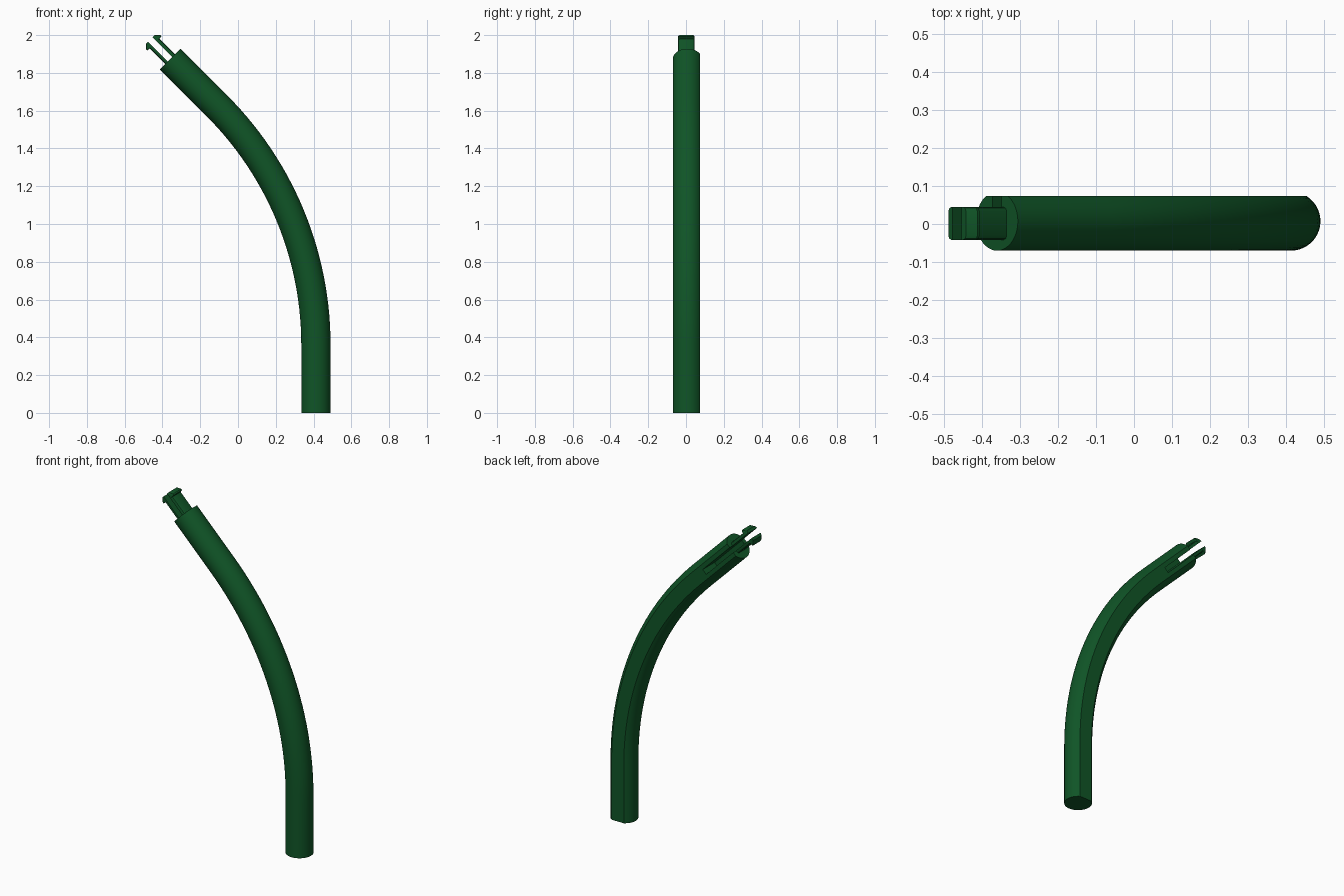
import bpy, bmesh, math
from mathutils import Vector

if "Cube" in bpy.data.objects:
    bpy.data.objects.remove(bpy.data.objects["Cube"], do_unlink=True)

green = bpy.data.materials.new("dark_green")
green.use_nodes = True
colour = (0.005, 0.09, 0.02, 1)
green.diffuse_color = colour
green.node_tree.nodes["Principled BSDF"].inputs["Base Color"].default_value = colour

RADIUS, FLAT, CENTRE_Y = 0.0775, 0.0655, 0.0075
BASE_X, BEND_Z, BEND_R = 0.4125, 0.36, 1.79
END = Vector((-0.36, 0, 1.873))
ALONG = Vector((-1, 0, 1)).normalized()
ACROSS = Vector((1, 0, 1)).normalized()
SIDE = Vector((0, 1, 0))


def tip_point(d, n, y):
    """Point measured along and across the sloping end of the stem."""
    return END + ALONG * d + ACROSS * n + SIDE * y


def loft(name, rings):
    """Skin a list of equal-length rings and cap both ends."""
    bm = bmesh.new()
    loops = [[bm.verts.new(p) for p in ring] for ring in rings]
    count = len(loops[0])
    for a, b in zip(loops, loops[1:]):
        for i in range(count):
            j = (i + 1) % count
            bm.faces.new((a[i], a[j], b[j], b[i]))
    bm.faces.new(loops[0][::-1])
    bm.faces.new(loops[-1])
    bmesh.ops.recalc_face_normals(bm, faces=bm.faces)
    mesh = bpy.data.meshes.new(name)
    bm.to_mesh(mesh)
    bm.free()
    mesh.materials.append(green)
    obj = bpy.data.objects.new(name, mesh)
    bpy.context.collection.objects.link(obj)
    return obj


def activate(obj):
    bpy.ops.object.select_all(action='DESELECT')
    obj.select_set(True)
    bpy.context.view_layer.objects.active = obj


# Round section with a flat along the back
half = math.acos(FLAT / RADIUS)
SEGMENTS = 36
section = []
for i in range(SEGMENTS + 1):
    a = half + (2 * math.pi - 2 * half) * i / SEGMENTS
    section.append((RADIUS * math.sin(a), CENTRE_Y + RADIUS * math.cos(a)))

# Stem path: upright foot, bend, straight sloping end
path = [(Vector((BASE_X, 0, 0)), 0)]
STEPS = 28
for i in range(STEPS + 1):
    a = math.pi / 4 * i / STEPS
    path.append((Vector((BASE_X - BEND_R * (1 - math.cos(a)), 0,
                         BEND_Z + BEND_R * math.sin(a))), a))
path.append((END, math.pi / 4))
rings = []
for centre, a in path:
    normal = Vector((math.cos(a), 0, math.sin(a)))
    rings.append([centre + normal * n + SIDE * y for n, y in section])
stem = loft("curved_stem", rings)

# Slot running in from the end and open at the back
slot = loft("slot_cutter", [[tip_point(d, n, y) for n, y in
            ((-0.0165, -0.042), (0.0165, -0.042), (0.0165, 0.12), (-0.0165, 0.12))]
            for d in (-0.26, 0.05)])
slot.hide_render = True
activate(stem)
cut = stem.modifiers.new("slot", 'BOOLEAN')
cut.operation = 'DIFFERENCE'
cut.solver = 'EXACT'
cut.object = slot
bpy.ops.object.modifier_apply(modifier=cut.name)
bpy.data.objects.remove(slot, do_unlink=True)
bpy.ops.object.shade_smooth_by_angle(angle=math.radians(25))

# Two hooked prongs, mirrored across the slot
for name, sign in (("upper_prong", 1), ("lower_prong", -1)):
    rings = []
    for d, outer in ((-0.02, 0.036), (0.115, 0.036), (0.118, 0.053),
                     (0.126, 0.053), (0.148, 0.033)):
        w, r = 0.0435, 0.012
        outline = [(0.0165, -w), (outer - r, -w), (outer - r * 0.3, -w + r * 0.3),
                   (outer, -w + r), (outer, w - r), (outer - r * 0.3, w - r * 0.3),
                   (outer - r, w), (0.0165, w)]
        rings.append([tip_point(d, sign * n, y + 0.0015) for n, y in outline])
    prong = loft(name, rings)
    activate(prong)
    bpy.ops.object.shade_smooth_by_angle(angle=math.radians(25))
